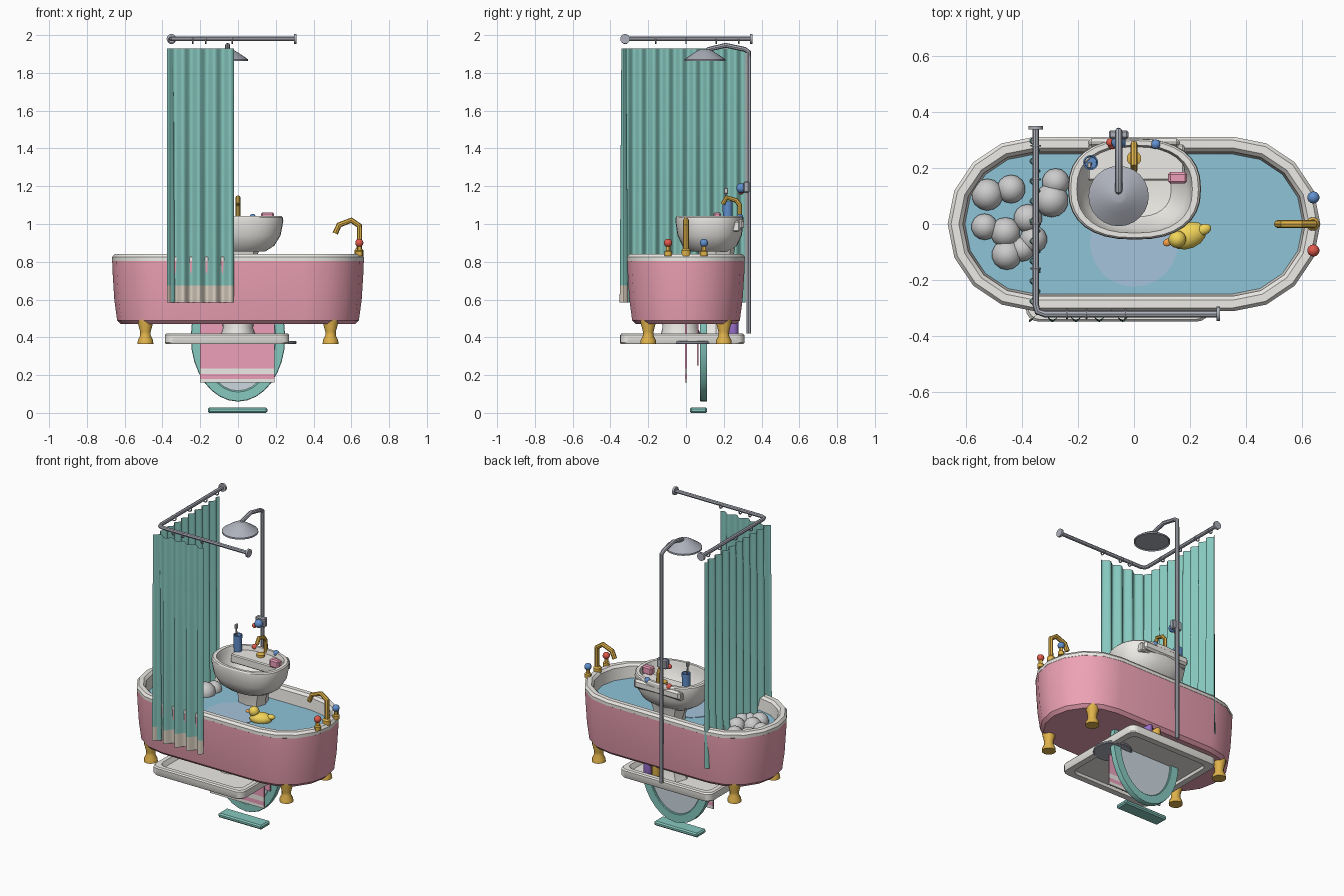
import bpy, bmesh
from math import sin, cos, pi, radians, copysign
from mathutils import Vector

if "Cube" in bpy.data.objects:
    bpy.data.objects.remove(bpy.data.objects["Cube"])

COL = dict(pink=(.85, .36, .46), white=(.85, .83, .79), teal=(.24, .58, .52), water=(.27, .55, .68),
           pale=(.38, .55, .72), gold=(.75, .45, .07), red=(.75, .1, .07), blue=(.12, .28, .62),
           steel=(.42, .44, .5), yellow=(.88, .66, .1), orange=(.9, .35, .06), glass=(.6, .68, .74),
           purple=(.32, .16, .6), cream=(.74, .66, .56), soap=(.85, .35, .5))
MATS = {}


def finish(ob, name, col, smooth=30):
    ob.name = name
    if col:
        if col not in MATS:
            MATS[col] = bpy.data.materials.new(col)
            MATS[col].diffuse_color = (*COL[col], 1)
        ob.data.materials.clear()
        ob.data.materials.append(MATS[col])
    bpy.ops.object.select_all(action='DESELECT')
    ob.select_set(True)
    bpy.context.view_layer.objects.active = ob
    if smooth:
        bpy.ops.object.shade_smooth_by_angle(angle=radians(smooth))
    return ob


def loft(name, rings, col, cap0=False, cap1=False, closed=True, smooth=30):
    bm = bmesh.new()
    rows = [[bm.verts.new(p) for p in r] for r in rings]
    n = len(rows[0])
    for a, b in zip(rows, rows[1:]):
        for i in range(n if closed else n - 1):
            j = (i + 1) % n
            bm.faces.new((a[i], a[j], b[j], b[i]))
    if cap0:
        bm.faces.new(rows[0][::-1])
    if cap1:
        bm.faces.new(rows[-1])
    me = bpy.data.meshes.new(name)
    bm.to_mesh(me)
    bm.free()
    ob = bpy.data.objects.new(name, me)
    bpy.context.collection.objects.link(ob)
    return finish(ob, name, col, smooth)


def oval(cx, cy, rx, ry, z, n=24, p=2.0):
    def f(v):
        return copysign(abs(v) ** (2 / p), v)
    return [(cx + rx * f(cos(2 * pi * i / n)), cy + ry * f(sin(2 * pi * i / n)), z) for i in range(n)]


def stadium(r, z, half=.355, n=8):
    right = [(half + r * cos(-pi / 2 + pi * i / n), r * sin(-pi / 2 + pi * i / n), z) for i in range(n + 1)]
    return right + [(-x, -y, z) for x, y, z in right]


def rounded(cx, cy, h, r, z):
    pts = []
    for k, (sx, sy) in enumerate([(1, 1), (-1, 1), (-1, -1), (1, -1)]):
        for i in range(5):
            a = pi / 2 * (k + i / 4)
            pts.append((cx + sx * (h - r) + r * cos(a), cy + sy * (h - r) + r * sin(a), z))
    return pts


def lathe(name, x, y, prof, col, n=16):
    return loft(name, [oval(x, y, r, r, z, n) for r, z in prof], col, True, True)


def ball(name, loc, r, col=None, scale=(1, 1, 1), rot=0):
    bpy.ops.mesh.primitive_uv_sphere_add(segments=14, ring_count=9, radius=r, location=loc, rotation=(0, 0, rot))
    ob = bpy.context.object
    ob.scale = scale
    return finish(ob, name, col)


def box(name, x, y, z, col, bevel=.006):
    bpy.ops.mesh.primitive_cube_add(size=1, location=[(a + b) / 2 for a, b in (x, y, z)])
    ob = bpy.context.object
    for v in ob.data.vertices:
        v.co = [c * (b - a) for c, (a, b) in zip(v.co, (x, y, z))]
    if bevel:
        m = ob.modifiers.new('bevel', 'BEVEL')
        m.width = bevel
    return finish(ob, name, col, 0)


def tube(name, pts, r, col):
    cu = bpy.data.curves.new(name, 'CURVE')
    cu.dimensions = '3D'
    cu.bevel_depth, cu.bevel_resolution, cu.use_fill_caps = r, 2, True
    s = cu.splines.new('POLY')
    s.points.add(len(pts) - 1)
    for p, c in zip(s.points, pts):
        p.co = (*c, 1)
    ob = bpy.data.objects.new(name, cu)
    bpy.context.collection.objects.link(ob)
    bpy.ops.object.select_all(action='DESELECT')
    ob.select_set(True)
    bpy.context.view_layer.objects.active = ob
    bpy.ops.object.convert(target='MESH')
    return finish(bpy.context.object, name, col)


# bathtub: shell, rim with inside, feet
loft('tub_shell', [stadium(r, z) for r, z in [(.265, .47), (.285, .49), (.3, .6), (.31, .76), (.311, .805)]], 'pink', True)
loft('tub_rim', [stadium(r, z) for r, z in [(.305, .8), (.312, .805), (.312, .825), (.3, .84), (.272, .84), (.258, .825),
                                           (.25, .75), (.23, .58), (.18, .53)]], 'white', False, True)
loft('bath_water', [stadium(.252, .735), stadium(.252, .75)], 'water', True, True)
for sx in (-1, 1):
    for sy in (-1, 1):
        lathe('tub_foot', .49 * sx, .2 * sy, [(.042, .365), (.04, .385), (.028, .41), (.028, .43), (.04, .475), (.04, .5)], 'gold', 12)

# tub tap and its knobs
lathe('tub_tap_base', .64, 0, [(.024, .83), (.024, .86), (.016, .87)], 'gold')
tube('tub_tap', [(.643, 0, .84), (.643, 0, .99), (.6, 0, 1.02), (.535, 0, .995), (.515, 0, .95)], .015, 'gold')
for y, c in ((-.095, 'red'), (.095, 'blue')):
    lathe('tub_knob_stem', .642, y, [(.02, .83), (.02, .855), (.012, .86), (.012, .89)], 'gold', 12)
    ball('tub_knob', (.642, y, .9), .022, c)

# foam bubbles and duck
for x, y, r in [(-.525, .105, .058), (-.44, .125, .052), (-.535, -.01, .048), (-.46, -.03, .055), (-.455, -.11, .055),
                (-.38, .02, .052), (-.36, -.055, .05), (-.295, .085, .062), (-.28, .15, .05), (-.4, -.09, .045)]:
    ball('bubble', (x, y, .758), r)
ball('duck_body', (.195, -.042, .765), .062, 'yellow', (1.1, .75, .62), .4)
ball('duck_head', (.155, -.055, .806), .032, 'yellow')
t = ball('duck_tail', (.25, -.02, .78), .028, 'yellow', (1, .7, .6), .4)
ball('duck_beak', (.12, -.066, .802), .017, 'orange', (1, .8, .5), .4)

# toilet standing in the tray, lid at the water line
loft('toilet_lid', [oval(0, -.065, .158, .16, z) for z in (.735, .753)], 'pale', True, True)
loft('toilet_bowl', [oval(0, -.03, a, b, z) for a, b, z in [(.1, .11, .39), (.08, .095, .45), (.09, .1, .55), (.15, .15, .735)]],
     'white', True, True)

# washbasin, pedestal, shelf
S = [(.6, .855), (.8, .885), (.94, .94), (1, 1.015), (.99, 1.035), (.96, 1.042), (.87, 1.042), (.84, 1.02), (.78, .96), (.55, .9), (.15, .885)]
loft('basin', [oval(.002, .125, .238 * s, .181 * s, z, 32, 2.4) for s, z in S], 'white', True, True)
loft('pedestal', [oval(0, .16, a, b, z, 8, 2.6) for a, b, z in [(.12, .1, .385), (.085, .08, .46), (.085, .08, .78), (.115, .1, .87)]],
     'white', True, True)
box('basin_ledge', (-.165, .18), (.155, .285), (.96, 1.015), 'white')
box('basin_back', (-.165, .165), (.275, .306), (.97, 1.025), 'white', .012)
lathe('sink_tap_base', 0, .235, [(.026, 1.01), (.026, 1.03), (.015, 1.035)], 'gold')
tube('sink_tap', [(0, .285, 1.02), (0, .285, 1.1), (0, .265, 1.125), (0, .215, 1.14), (0, .195, 1.105)], .013, 'gold')
for x, c in ((-.078, 'red'), (.078, 'blue')):
    lathe('sink_knob_stem', x, .285, [(.012, 1.01), (.01, 1.03)], 'gold', 10)
    ball('sink_knob', (x, .285, 1.035), .018, c)
box('soap', (.122, .19), (.145, .186), (1.01, 1.062), 'soap', .008)
lathe('brush_cup', -.155, .22, [(.024, 1.01), (.027, 1.12), (.022, 1.12), (.02, 1.03)], 'blue')
tube('toothbrush', [(-.155, .215, 1.03), (-.16, .21, 1.17)], .005, 'steel')
box('brush_head', (-.167, -.152), (.2, .222), (1.16, 1.19), None, .003)

# shower column, mixer and head
X = -.055
tube('shower_pipe', [(X, .332, .42), (X, .332, 1.91), (X, .31, 1.925), (X, .21, 1.946), (X, .12, 1.925), (X, .105, 1.9)], .013, 'steel')
lathe('shower_head', X, .1, [(.1, 1.868), (.108, 1.862), (.108, 1.872), (.06, 1.905), (.03, 1.922), (.018, 1.925)], 'steel', 24)
box('shower_mixer', (X - .035, X + .035), (.305, .335), (1.165, 1.225), 'steel')
ball('mixer_blue', (X, .292, 1.19), .026, 'blue')
ball('mixer_red', (X - .03, .292, 1.17), .015, 'red')

# curtain rail with flanges and rings
tube('curtain_rail', [(.3, -.322, 1.98), (-.32, -.322, 1.98), (-.345, -.313, 1.98), (-.352, -.29, 1.98), (-.352, .345, 1.98)], .012, 'steel')
for loc, rot in (((.302, -.322, 1.98), (0, pi / 2, 0)), ((-.352, .345, 1.98), (pi / 2, 0, 0))):
    bpy.ops.mesh.primitive_cylinder_add(vertices=16, radius=.026, depth=.013, location=loc, rotation=rot)
    finish(bpy.context.object, 'rail_flange', 'steel')
for loc, rot in [((x, -.322, 1.972), (0, pi / 2, 0)) for x in (-.24, -.17, -.03)] + \
                [((-.352, y, 1.972), (pi / 2, 0, 0)) for y in (-.16, 0, .16, .28)]:
    bpy.ops.mesh.primitive_torus_add(major_radius=.016, minor_radius=.004, major_segments=14, minor_segments=6, location=loc, rotation=rot)
    finish(bpy.context.object, 'curtain_ring', 'steel')


# curtain panels, pleats deepen towards the hem
def pleats(front, z):
    a = .013 + .009 * (1.93 - z) / 1.34
    if front:
        return [(-.375 + .355 * i / 52, -.329 + a * sin(2 * pi * 4.25 * i / 52 - pi / 2), z) for i in range(53)]
    return [(-.355 + a * sin(2 * pi * 9 * i / 90), -.33 + .645 * i / 90, z) for i in range(91)]


for front, nm in ((True, 'front'), (False, 'side')):
    loft('curtain_' + nm, [pleats(front, z) for z in (1.93, 1.5, 1.1, .675)], 'teal', closed=False, smooth=60)
    loft('curtain_hem_' + nm, [pleats(front, z) for z in (.675, .585)], 'cream' if front else 'teal', closed=False, smooth=60)

# shower tray, drain disc, bottles
T = [(.28, .382), (.285, .365), (.325, .365), (.329, .372), (.329, .412), (.322, .42), (.295, .42), (.28, .392)]
loft('shower_tray', [rounded(-.058, -.02, h, .045, z) for h, z in T], 'white', True, True)
lathe('drain_disc', .195, .035, [(.11, .364), (.115, .368), (.115, .376), (.11, .38)], 'steel', 24)
for x, c in ((.1, 'purple'), (.04, 'gold')):
    lathe('bottle', x, .25, [(.025, .39), (.027, .4), (.027, .51), (.012, .53), (.012, .55)], c, 12)

# towel over a hidden bar
for y, z0, z1, c in [(0, .235, .6, 'soap'), (0, .205, .235, 'white'), (0, .18, .205, 'soap'), (0, .16, .18, 'white'), (.062, .25, .6, 'soap')]:
    box('towel', (-.2, .193), (y - .005, y + .005), (z0, z1), c, 0)
box('towel_top', (-.2, .193), (-.005, .067), (.6, .61), 'soap', 0)


# oval mirror with little shelf
def ring(s, t, y):
    return [(s * cos(2 * pi * i / 32), y, .4 + t * sin(2 * pi * i / 32)) for i in range(32)]


loft('mirror_frame', [ring(.193, .283, .108), ring(.197, .287, .112), ring(.248, .338, .112), ring(.25, .34, .106), ring(.25, .34, .08),
                      ring(.247, .337, .075), ring(.2, .29, .075), ring(.193, .283, .082), ring(.193, .283, .108)], 'teal')
loft('mirror_glass', [ring(.196, .286, .1), ring(.196, .286, .088)], 'glass', True, True)
box('mirror_shelf', (-.16, .155), (.02, .112), (0, .028), 'teal', .008)

# consistent outward normals on closed parts
for ob in bpy.data.objects:
    bm = bmesh.new()
    bm.from_mesh(ob.data)
    bmesh.ops.recalc_face_normals(bm, faces=bm.faces)
    bm.to_mesh(ob.data)
    bm.free()

for m in bpy.data.materials:
    if m.users and not m.is_grease_pencil:
        m.use_nodes = True
        m.node_tree.nodes["Principled BSDF"].inputs["Base Color"].default_value = m.diffuse_color
